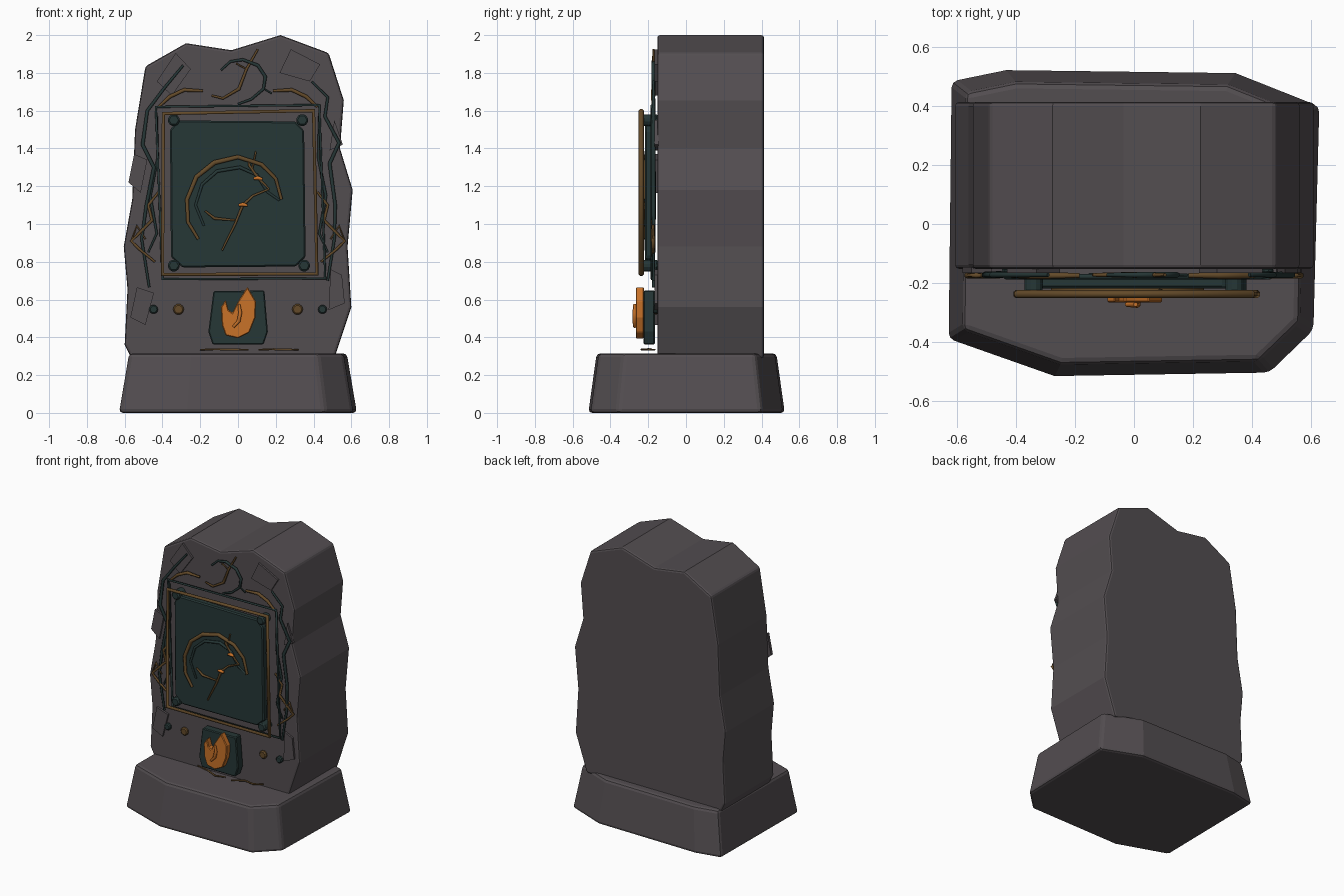
import bpy, bmesh, math
from mathutils import Vector


def material(name, rgb):
    m = bpy.data.materials.new(name)
    m.diffuse_color = (*rgb, 1)
    return m


STONE = material("grey stone", (0.086, 0.075, 0.081))
TEAL = material("dark teal", (0.019, 0.038, 0.037))
BRONZE = material("aged bronze", (0.125, 0.068, 0.022))
ORANGE = material("flame orange", (0.58, 0.17, 0.022))


def finish(name, bm, mat, bevel=0.0, segments=1):
    bmesh.ops.recalc_face_normals(bm, faces=bm.faces)
    me = bpy.data.meshes.new(name)
    bm.to_mesh(me)
    bm.free()
    me.materials.append(mat)
    ob = bpy.data.objects.new(name, me)
    bpy.context.collection.objects.link(ob)
    if bevel:
        b = ob.modifiers.new("bevel", 'BEVEL')
        b.width = bevel
        b.segments = segments
        b.limit_method = 'ANGLE'
        b.angle_limit = math.radians(40)
    return ob


def loft(name, ring_a, ring_b, mat, bevel=0.0, segments=1):
    # closed solid between two matching outlines
    bm = bmesh.new()
    a = [bm.verts.new(p) for p in ring_a]
    b = [bm.verts.new(p) for p in ring_b]
    bm.faces.new(a)
    bm.faces.new(b)
    n = len(a)
    for i in range(n):
        bm.faces.new((a[i], a[(i + 1) % n], b[(i + 1) % n], b[i]))
    return finish(name, bm, mat, bevel, segments)


def plate(name, outline, y0, y1, mat, bevel=0.0, segments=1):
    # front outline (x, z) extruded in depth
    return loft(name, [(x, y0, z) for x, z in outline],
                [(x, y1, z) for x, z in outline], mat, bevel, segments)


def tube(name, pts, y, r, mat, closed=False, taper=0.6, resolution=1):
    # tapering rod through (x, z) or (x, y, z) points
    cu = bpy.data.curves.new(name, 'CURVE')
    cu.dimensions = '3D'
    cu.bevel_depth = r
    cu.bevel_resolution = resolution
    cu.use_fill_caps = True
    sp = cu.splines.new('POLY')
    sp.points.add(len(pts) - 1)
    for i, p in enumerate(pts):
        co = p if len(p) == 3 else (p[0], y, p[1])
        sp.points[i].co = (*co, 1)
        t = abs(2 * i / (len(pts) - 1) - 1)
        sp.points[i].radius = 1 if closed else 1 - (1 - taper) * t
    sp.use_cyclic_u = closed
    cu.materials.append(mat)
    ob = bpy.data.objects.new(name, cu)
    bpy.context.collection.objects.link(ob)
    bpy.ops.object.select_all(action='DESELECT')
    ob.select_set(True)
    bpy.context.view_layer.objects.active = ob
    bpy.ops.object.convert(target='MESH')
    return ob


def stud(name, x, z, r, y0, y1, mat, sides=10):
    ring = [(x + r * math.cos(2 * math.pi * i / sides),
             z + r * math.sin(2 * math.pi * i / sides)) for i in range(sides)]
    return plate(name, ring, y0, y1, mat, r * 0.25)


# plinth
foot = [(-.63, -.39), (-.27, -.517), (.46, -.505), (.61, -.36),
        (.63, .40), (.345, .513), (-.435, .523), (-.62, .485)]
loft("plinth", [(x, y, 0) for x, y in foot],
     [(x * .915, y * .915, .315) for x, y in foot], STONE, .02, 2)

# standing slab
slab = [(-.565, .29), (-.60, .36), (-.585, .655), (-.605, .88), (-.56, 1.13),
        (-.545, 1.50), (-.49, 1.835), (-.275, 1.957), (-.035, 1.92),
        (.225, 2.0), (.48, 1.905), (.56, 1.655), (.54, 1.40), (.607, 1.18),
        (.58, .88), (.60, .56), (.51, .29)]
plate("standing_slab", slab, -.152, .413, STONE, .014, 2)

# loose stone chips on the face
chips = [
    [(-.43, 1.755), (-.33, 1.905), (-.25, 1.82), (-.35, 1.68)],
    [(.28, 1.925), (.435, 1.845), (.38, 1.755), (.22, 1.80)],
    [(-.55, 1.37), (-.48, 1.34), (-.515, 1.165), (-.58, 1.22)],
    [(-.535, .665), (-.445, .635), (-.49, .465), (-.57, .505)],
    [(.49, .76), (.55, .73), (.565, .58), (.48, .545)],
    [(.51, 1.55), (.555, 1.42), (.485, 1.39)],
]
for i, c in enumerate(chips):
    plate(f"stone_chip_{i}", c, -.166, -.145, STONE)

# outer and inner frames, and the panel
tube("outer_frame", [(-.435, 1.62), (.43, 1.63), (.462, .712), (-.40, .708)],
     -.178, .009, TEAL, closed=True)
tube("bronze_frame", [(-.395, 1.585), (.40, 1.60), (.418, .735), (-.40, .733)],
     -.237, .0135, BRONZE, closed=True)
plate("panel", [(-.36, 1.50), (-.315, 1.548), (.305, 1.543), (.35, 1.495),
                (.358, .825), (.305, .775), (-.295, .77), (-.355, .825)],
      -.218, -.172, TEAL, .008)
for i, (x, z) in enumerate([(-.34, 1.55), (.34, 1.55), (.35, .78), (-.34, .78)]):
    stud(f"panel_bracket_{i}", x, z, .035, -.235, -.148, TEAL, 6)

# panel emblem: two arcs and a branch
tube("emblem_arc", [(-.21, .92), (-.265, 1.01), (-.27, 1.13), (-.22, 1.25),
                    (-.125, 1.325), (0, 1.355), (.125, 1.315), (.20, 1.24),
                    (.23, 1.13)], -.224, .015, BRONZE)
tube("emblem_inner_arc", [(-.18, .99), (-.225, 1.10), (-.19, 1.21), (-.11, 1.28),
                          (.01, 1.30), (.10, 1.26), (.155, 1.17), (.22, 1.125)],
     -.222, .011, TEAL)
twigs = [
    [(-.085, .86), (-.015, 1.0), (.025, 1.10), (.08, 1.15), (.165, 1.185)],
    [(-.015, 1.02), (-.125, 1.03), (-.175, 1.07)],
    [(.165, 1.185), (.105, 1.245), (.06, 1.31), (.055, 1.34)],
    [(.075, 1.29), (.095, 1.385)],
]
for i, t in enumerate(twigs):
    tube(f"emblem_twig_{i}", t, -.226, .009, BRONZE)
for i, (x, z) in enumerate([(.025, 1.10), (.105, 1.24)]):
    tube(f"emblem_bud_{i}", [(x - .022, z), (x, z + .004), (x + .025, z - .002)],
         -.234, .012, ORANGE)

# crest above the panel
tube("crest_arc", [(-.09, 1.815), (-.04, 1.86), (.025, 1.87), (.105, 1.84),
                   (.145, 1.78), (.135, 1.715), (.07, 1.66), (0, 1.635)],
     -.172, .011, TEAL)
tube("crest_twig", [(-.14, 1.68), (-.08, 1.665), (.005, 1.715), (.045, 1.82),
                    (.105, 1.925)], -.172, .010, BRONZE)
tube("crest_side_twig", [(.045, 1.82), (-.01, 1.85)], -.172, .008, BRONZE)
tube("crest_low_twig", [(.13, 1.72), (.18, 1.69)], -.172, .008, TEAL)

# side vines
tube("left_vine", [(-.29, 1.84), (-.39, 1.72), (-.48, 1.60), (-.505, 1.42),
                   (-.445, 1.30), (-.485, 1.10), (-.51, .92), (-.47, .665)],
     -.172, .012, TEAL)
tube("right_vine", [(.39, 1.755), (.475, 1.67), (.46, 1.57), (.535, 1.43),
                    (.485, 1.32), (.515, 1.10), (.51, .92), (.475, .70)],
     -.172, .012, TEAL)
for s, side in ((-1, "left"), (1, "right")):
    tube(f"{side}_inner_vine", [(s * .43, 1.59), (s * .425, 1.35), (s * .465, 1.15),
                                (s * .43, .95), (s * .475, .85)], -.168, .009, TEAL)
    tube(f"{side}_top_arc", [(s * .42, 1.62), (s * .36, 1.675), (s * .285, 1.71),
                             (s * .185, 1.705)], -.174, .013, BRONZE)
    tube(f"{side}_bronze_vine", [(s * .42, 1.17), (s * .475, 1.10), (s * .455, 1.02),
                                 (s * .565, .91), (s * .52, .865), (s * .44, .80)],
         -.174, .011, BRONZE)
    tube(f"{side}_bronze_shoot", [(s * .565, .91), (s * .535, .99), (s * .49, .92)],
         -.174, .008, BRONZE)
    # studs either side of the flame
    stud(f"{side}_bronze_stud", s * .315, .548, .029, -.172, -.148, BRONZE)
    stud(f"{side}_teal_stud", s * .447, .548, .024, -.176, -.148, TEAL)

# flame badge
plate("flame_plate", [(-.13, .645), (.14, .648), (.158, .43), (.135, .362),
                      (-.135, .362), (-.157, .43)], -.225, -.165, TEAL, .006)
plate("flame", [(-.085, .465), (-.09, .56), (-.065, .60), (-.05, .545),
                (-.03, .53), (0, .59), (.05, .668), (.095, .59), (.092, .505),
                (.06, .425), (0, .395), (-.065, .41)], -.266, -.222, ORANGE, .005)
tube("flame_core", [(-.025, .455), (.003, .485), (.012, .53), (.005, .575)],
     -.272, .013, ORANGE)

# thin roots lying on the plinth
tube("left_root", [(-.20, -.175, .335), (-.10, -.20, .337), (-.02, -.235, .335),
                   (.055, -.215, .335)], 0, .007, BRONZE)
tube("right_root", [(.11, -.235, .335), (.19, -.19, .337), (.26, -.20, .335),
                    (.32, -.165, .335)], 0, .007, BRONZE)
